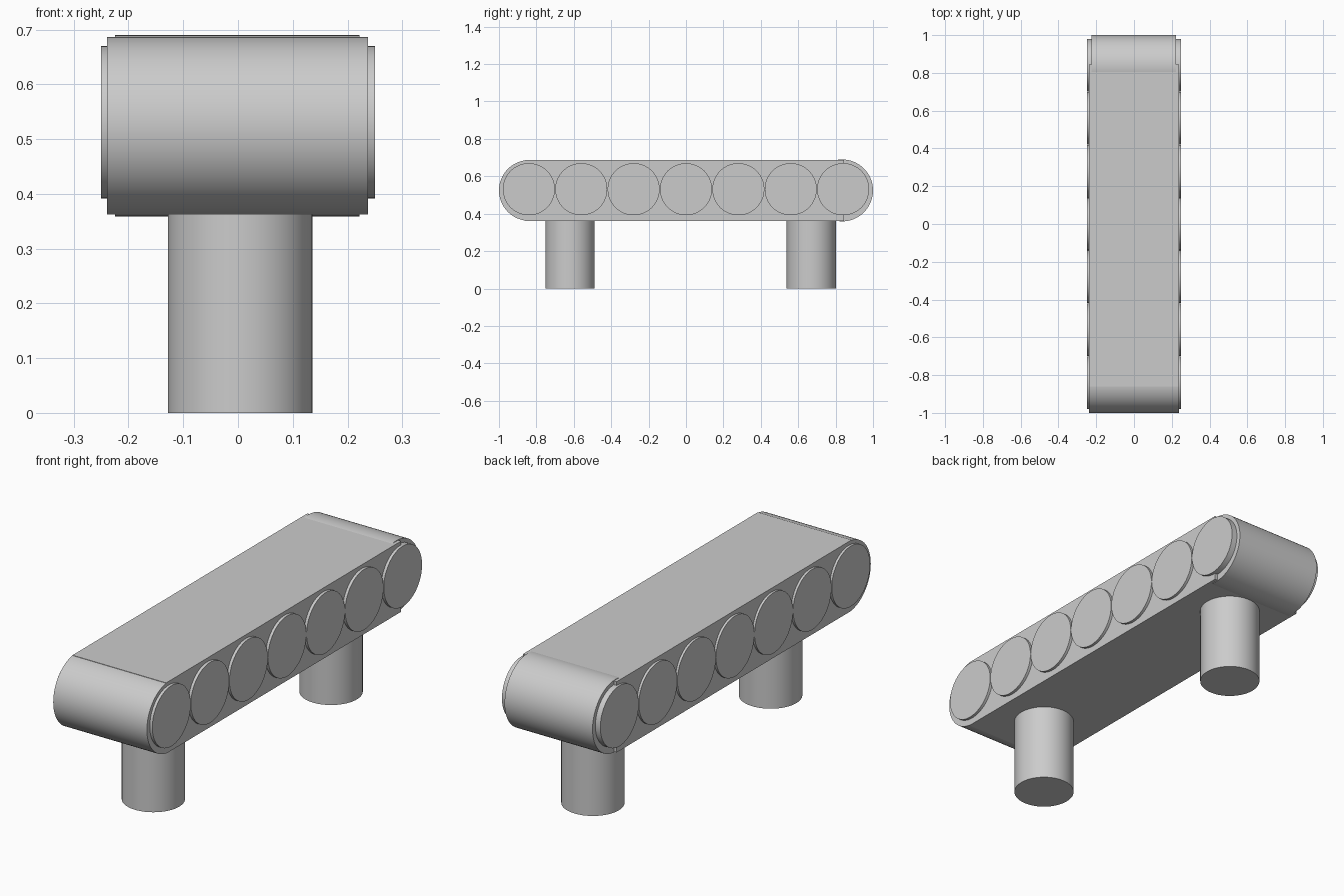
import bpy
import math

if "Cube" in bpy.data.objects:
    bpy.data.objects.remove(bpy.data.objects["Cube"])


def smooth(obj):
    bpy.ops.object.shade_smooth_by_angle(angle=math.radians(30))
    return obj


def cylinder(name, radius, start, end, across=False):
    """Capped cylinder between two points, along x (across) or along z."""
    length = math.dist(start, end)
    centre = [(a + b) / 2 for a, b in zip(start, end)]
    bpy.ops.mesh.primitive_cylinder_add(
        vertices=64, radius=radius, depth=length, location=centre,
        rotation=(0, math.pi / 2 if across else 0, 0))
    obj = bpy.context.object
    obj.name = name
    bpy.ops.object.transform_apply(location=False, rotation=True, scale=True)
    return smooth(obj)


def box(name, lo, hi):
    bpy.ops.mesh.primitive_cube_add(
        size=1, location=[(a + b) / 2 for a, b in zip(lo, hi)])
    obj = bpy.context.object
    obj.name = name
    obj.scale = [b - a for a, b in zip(lo, hi)]
    bpy.ops.object.transform_apply(location=False, rotation=False, scale=True)
    return obj


# Flat bench slab between the rounded ends
box("bench_body", (-0.239, -0.86, 0.362), (0.237, 0.845, 0.687))

# Rounded ends; the back one is narrower and slightly larger
cylinder("front_end", 0.1625, (-0.239, -0.8375, 0.5245), (0.237, -0.8375, 0.5245), True)
cylinder("back_end", 0.1655, (-0.225, 0.8345, 0.5245), (0.222, 0.8345, 0.5245), True)

# Row of discs passing right through the sides
for i in range(7):
    y = (i - 3) * 0.28
    cylinder(f"roller_{i + 1}", 0.139, (-0.25, y, 0.531), (0.25, y, 0.531), True)

# Round legs
for name, y in (("front_leg", -0.62), ("back_leg", 0.67)):
    cylinder(name, 0.132, (0.004, y, 0), (0.004, y, 0.38))
